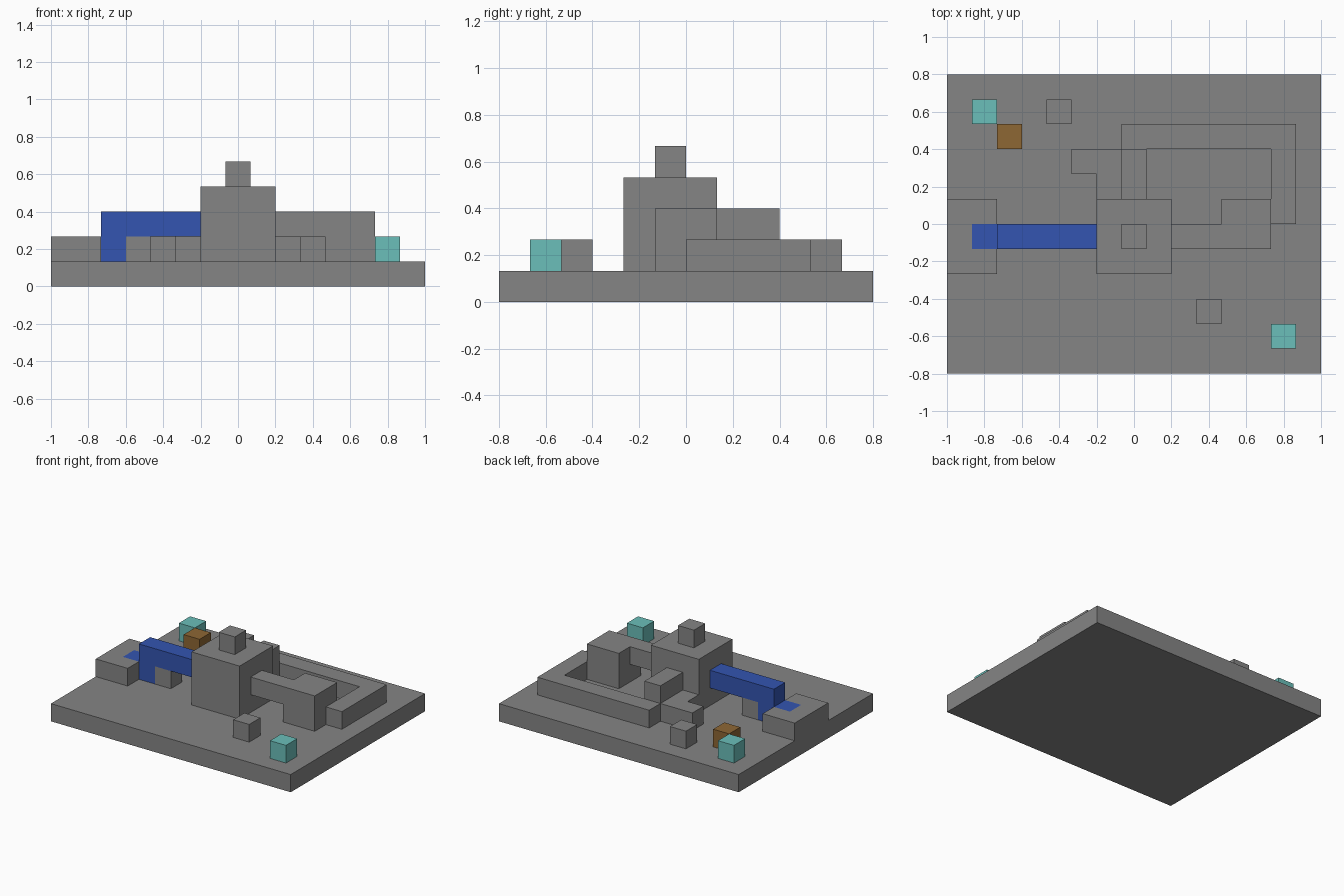
import bpy
import bmesh
from mathutils import Matrix, Vector

cube = bpy.data.objects.get("Cube")
if cube:
    bpy.data.objects.remove(cube, do_unlink=True)

U = 2 / 15                       # size of one block
ORIGIN = Vector((-1, -0.8, 0))   # corner of the block grid


def material(name, rgb):
    mat = bpy.data.materials.new(name)
    mat.use_nodes = True
    color = (*rgb, 1)
    mat.diffuse_color = color
    mat.node_tree.nodes["Principled BSDF"].inputs["Base Color"].default_value = color
    return mat


stone = material("stone grey", (0.235, 0.235, 0.235))
water = material("water blue", (0.033, 0.09, 0.44))
crystal = material("pale teal", (0.147, 0.52, 0.49))
wood = material("wood brown", (0.27, 0.135, 0.034))


def part(name, mat, *boxes):
    """Join boxes given as (first block, block counts) into one object."""
    bm = bmesh.new()
    for start, count in boxes:
        start, count = Vector(start), Vector(count)
        center = ORIGIN + (start + count / 2) * U
        scale = Matrix.Diagonal((*(count * U), 1))
        bmesh.ops.create_cube(bm, size=1, matrix=Matrix.Translation(center) @ scale)
    mesh = bpy.data.meshes.new(name)
    bm.to_mesh(mesh)
    bm.free()
    mesh.materials.append(mat)
    obj = bpy.data.objects.new(name, mesh)
    bpy.context.collection.objects.link(obj)
    return obj


# Ground slab
part("base_slab", stone, ((0, 0, 0), (15, 12, 1)))

# Central tower with its cap
part("tower", stone, ((6, 4, 1), (3, 3, 3)))
part("tower_cap", stone, ((7, 5, 4), (1, 1, 1)))

# Raised arm leading from the tower to the side block
part("side_arm", stone, ((9, 5, 2), (2, 1, 1)))
part("side_block", stone, ((11, 5, 1), (2, 2, 2)))

# Low wall around the courtyard, and the taller rear block
part("courtyard_wall", stone, ((7, 9, 1), (7, 1, 1)), ((13, 6, 1), (1, 3, 1)))
part("rear_block", stone, ((7, 7, 1), (1, 2, 2)))
part("rear_step", stone, ((6, 7, 1), (1, 2, 1)), ((5, 8, 1), (1, 1, 1)))

# Landing platform with a slot for the end of the channel
part("landing", stone, ((0, 4, 1), (2, 1, 1)), ((0, 5, 1), (1, 1, 1)),
     ((0, 6, 1), (2, 1, 1)))

# Blue channel stepping down from the tower into the landing
part("channel", water, ((2, 5, 2), (4, 1, 1)), ((1, 5, 1), (2, 1, 1)))
part("channel_support", stone, ((3, 5, 1), (1, 1, 1)))

# Loose single blocks
for name, mat, x, y in (
    ("rear_loose_block", stone, 4, 10),
    ("front_loose_block", stone, 10, 2),
    ("rear_crystal", crystal, 1, 10),
    ("front_crystal", crystal, 13, 1),
    ("crate", wood, 2, 9),
):
    part(name, mat, ((x, y, 1), (1, 1, 1)))
